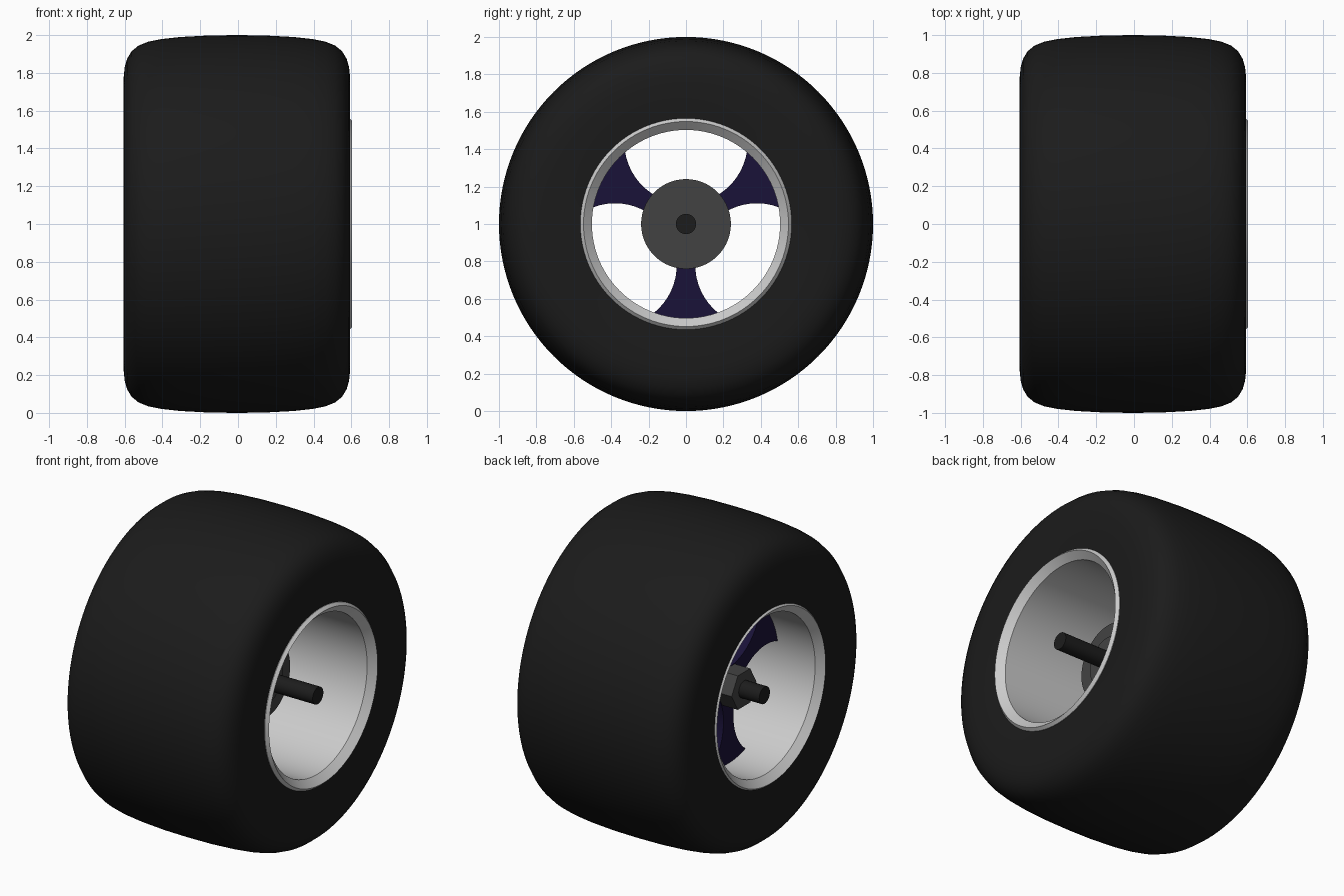
import bpy, bmesh, math
from math import sin, cos, pi, radians

if "Cube" in bpy.data.objects:
    bpy.data.objects.remove(bpy.data.objects["Cube"])


def material(name, rgb):
    m = bpy.data.materials.new(name)
    m.diffuse_color = (*rgb, 1)
    m.use_nodes = True
    m.node_tree.nodes["Principled BSDF"].inputs["Base Color"].default_value = m.diffuse_color
    return m


RUBBER = material("rubber", (0.011, 0.011, 0.011))
NAVY = material("navy_paint", (0.010, 0.006, 0.040))
DARK = material("dark_metal", (0.055, 0.055, 0.055))
BLACK = material("black_metal", (0.012, 0.012, 0.012))


def finish(bm, name, mat=None, angle=30):
    """Turn a bmesh built around the x axis into an object at wheel height."""
    bmesh.ops.remove_doubles(bm, verts=bm.verts, dist=1e-5)
    bmesh.ops.recalc_face_normals(bm, faces=bm.faces)
    me = bpy.data.meshes.new(name)
    bm.to_mesh(me)
    bm.free()
    ob = bpy.data.objects.new(name, me)
    bpy.context.collection.objects.link(ob)
    ob.location.z = 1
    if mat:
        me.materials.append(mat)
    bpy.ops.object.select_all(action='DESELECT')
    ob.select_set(True)
    bpy.context.view_layer.objects.active = ob
    bpy.ops.object.shade_smooth_by_angle(angle=radians(angle))
    return ob


def lathe(name, profile, mat=None, steps=96, closed=True, angle=30):
    """Revolve (x, radius) points round the x axis."""
    bm = bmesh.new()
    vs = [bm.verts.new((x, 0, r)) for x, r in profile]
    es = [bm.edges.new(p) for p in zip(vs, vs[1:])]
    if closed:
        es.append(bm.edges.new((vs[-1], vs[0])))
    bmesh.ops.spin(bm, geom=vs + es, cent=(0, 0, 0), axis=(1, 0, 0),
                   angle=2 * pi, steps=steps, use_duplicate=False)
    return finish(bm, name, mat, angle)


def prism(name, outline, x0, x1, mat=None):
    """Extrude a (y, z) outline along x."""
    bm = bmesh.new()
    face = bm.faces.new([bm.verts.new((x0, y, z)) for y, z in outline])
    ext = bmesh.ops.extrude_face_region(bm, geom=[face])
    moved = [g for g in ext["geom"] if isinstance(g, bmesh.types.BMVert)]
    bmesh.ops.translate(bm, verts=moved, vec=(x1 - x0, 0, 0))
    return finish(bm, name, mat)


# Tyre: wide slick with a gently crowned tread and rounded shoulders
half = [(0.585, 0.54), (0.593, 0.62), (0.598, 0.70), (0.599, 0.78),
        (0.594, 0.83), (0.581, 0.875), (0.557, 0.915), (0.52, 0.945),
        (0.47, 0.965), (0.40, 0.979), (0.30, 0.990), (0.15, 0.998)]
tyre = half + [(0, 1.0)] + [(-x, r) for x, r in reversed(half)]
lathe("tyre", [(x - 0.006, r) for x, r in tyre], RUBBER, 128, angle=50)

# Rim: open barrel with a flared lip at both ends
lip = [(0.50, 0.535), (0.54, 0.565), (0.585, 0.565), (0.603, 0.548), (0.56, 0.503)]
lathe("rim", lip + [(-x, r) for x, r in reversed(lip)])

# Three concave spokes: a disc with three circular bites taken out
D, R, RIM = 0.438, 0.33, 0.51
phi = math.acos((D * D + R * R - RIM * RIM) / (2 * D * R))
beta = math.acos((D * D + RIM * RIM - R * R) / (2 * D * RIM))
outline = []
for k in range(3):
    gap = radians(90 + 120 * k)
    for i in range(25):
        t = gap + pi + phi - 2 * phi * i / 24
        outline.append((D * cos(gap) + R * cos(t), D * sin(gap) + R * sin(t)))
    for i in range(1, 8):
        t = gap + beta + (2 * pi / 3 - 2 * beta) * i / 8
        outline.append((RIM * cos(t), RIM * sin(t)))
prism("spokes", outline, -0.30, -0.18, NAVY)

# Hub behind the spokes, with a slightly raised bearing face
lathe("hub", [(-0.20, 0), (-0.20, 0.24), (0.20, 0.24), (0.20, 0)], DARK, 64, False)
lathe("bearing_face", [(0.195, 0), (0.195, 0.155), (0.206, 0.155), (0.206, 0)],
      DARK, 64, False)

# Hexagonal wheel nut on the spoke side
prism("wheel_nut", [(0.125 * cos(k * pi / 3), 0.125 * sin(k * pi / 3)) for k in range(6)],
      -0.41, -0.29, DARK)

# Axle through the middle
lathe("axle", [(-0.555, 0), (-0.555, 0.054), (0.565, 0.054), (0.565, 0)], BLACK, 32, False)
